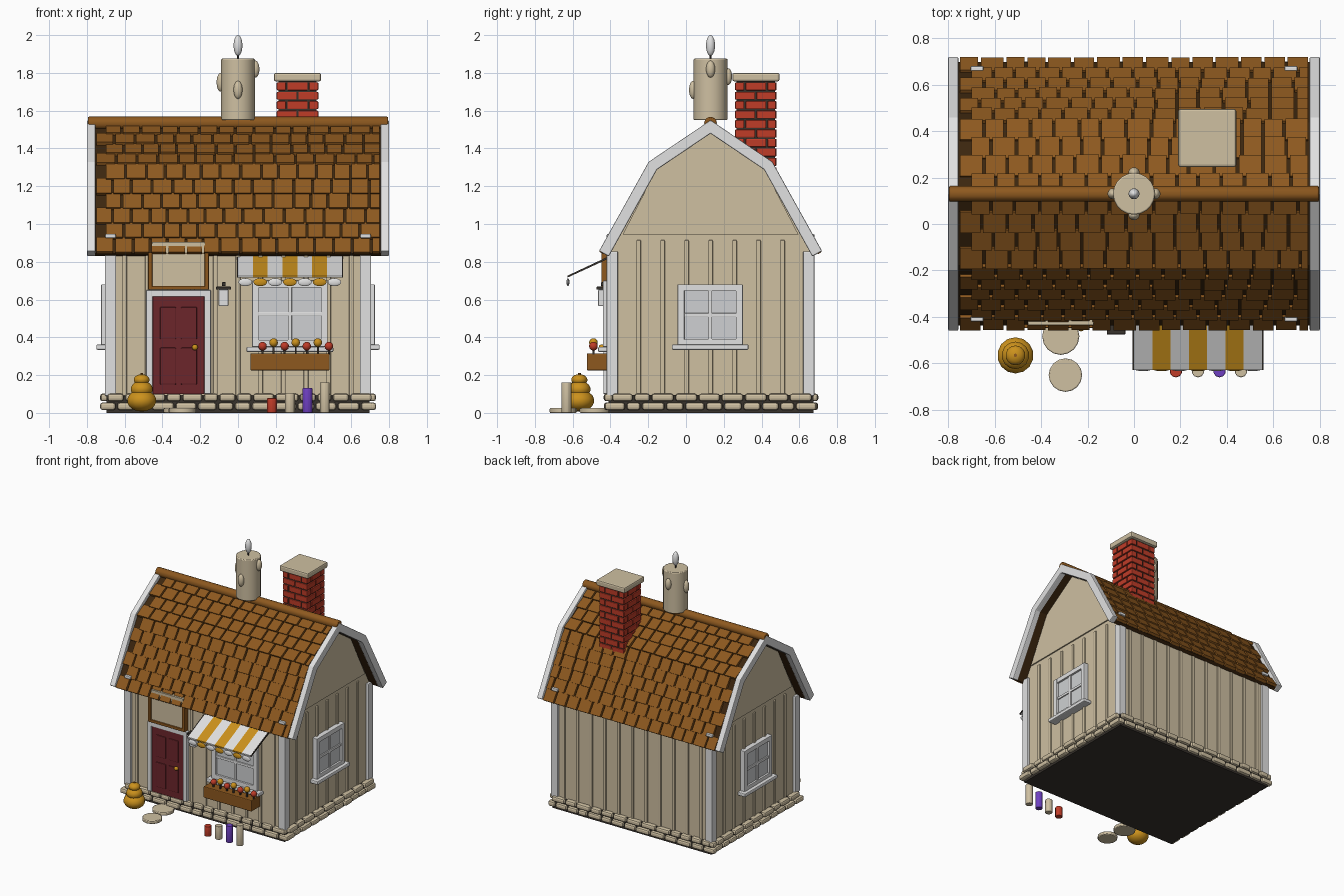
import bpy, bmesh, math, random
from mathutils import Matrix, Vector

if "Cube" in bpy.data.objects:
    bpy.data.objects.remove(bpy.data.objects["Cube"])

random.seed(4)

def material(name, r, g, b):
    m = bpy.data.materials.new(name)
    m.diffuse_color = [(c / 255) ** 2.2 for c in (r, g, b)] + [1]
    m.use_nodes = True
    m.node_tree.nodes["Principled BSDF"].inputs["Base Color"].default_value = m.diffuse_color
    return m

BEIGE = material("beige", 205, 190, 160)
WHITE = material("white", 224, 224, 224)
GLASS = material("pane grey", 205, 207, 209)
BROWN = material("shingle brown", 140, 89, 36)
DARK_BROWN = material("dark brown", 62, 42, 22)
BRICK = material("brick red", 190, 62, 44)
DOOR = material("door red", 108, 42, 47)
GOLD = material("gold", 202, 144, 34)
PURPLE = material("purple", 110, 66, 192)
DARK = material("dark grey", 58, 53, 48)

def finish(name, bm, mat, bevel=0, smooth=False):
    bmesh.ops.recalc_face_normals(bm, faces=bm.faces)
    me = bpy.data.meshes.new(name)
    bm.to_mesh(me)
    bm.free()
    ob = bpy.data.objects.new(name, me)
    bpy.context.collection.objects.link(ob)
    me.materials.append(mat)
    if bevel:
        mod = ob.modifiers.new("bevel", "BEVEL")
        mod.width, mod.segments = bevel, 2
    if smooth:
        bpy.context.view_layer.objects.active = ob
        ob.select_set(True)
        bpy.ops.object.shade_smooth_by_angle(angle=math.radians(40))
        ob.select_set(False)
    return ob

def boxes(name, spans, mat, bevel=0, mx=Matrix()):
    """One object from boxes given as (x0, x1, y0, y1, z0, z1)."""
    bm = bmesh.new()
    for x0, x1, y0, y1, z0, z1 in spans:
        m = Matrix.Translation(((x0 + x1) / 2, (y0 + y1) / 2, (z0 + z1) / 2))
        m = mx @ m @ Matrix.Diagonal((x1 - x0, y1 - y0, z1 - z0, 1))
        bmesh.ops.create_cube(bm, size=1, matrix=m)
    return finish(name, bm, mat, bevel)

def cylinder(name, x, y, z0, z1, r, mat, n=16, bevel=0):
    bm = bmesh.new()
    bmesh.ops.create_cone(bm, cap_ends=True, segments=n, radius1=r, radius2=r, depth=z1 - z0,
                          matrix=Matrix.Translation((x, y, (z0 + z1) / 2)))
    return finish(name, bm, mat, bevel, True)

def balls(name, items, mat):
    """Ellipsoids given as (x, y, z, rx, ry, rz)."""
    bm = bmesh.new()
    for x, y, z, rx, ry, rz in items:
        bmesh.ops.create_uvsphere(bm, u_segments=14, v_segments=9, radius=1,
                                  matrix=Matrix.Translation((x, y, z)) @ Matrix.Diagonal((rx, ry, rz, 1)))
    return finish(name, bm, mat, 0, True)

def prism(name, pts, x0, x1, mat, bevel=0):
    """Extrude a (y, z) outline along x."""
    bm = bmesh.new()
    f = bm.faces.new([bm.verts.new((x0, y, z)) for y, z in pts])
    g = bmesh.ops.extrude_face_region(bm, geom=[f])
    bmesh.ops.translate(bm, vec=(x1 - x0, 0, 0), verts=[v for v in g["geom"] if isinstance(v, bmesh.types.BMVert)])
    return finish(name, bm, mat, bevel)

CY = 0.13  # ridge line in y

def roof_line(d):
    """Gambrel roof outline, pushed inward by d."""
    half = [(-0.457 + 0.874 * d, 0.855 - 0.486 * d), (-0.195 + 0.758 * d, 1.326 - 0.695 * d)]
    return half + [(CY, 1.545 - 1.206 * d)] + [(2 * CY - y, z) for y, z in half[::-1]]

# Walls, gables, battens and corner posts
prism("walls", [(-0.405, 0.08), (-0.405, 0.84)] + roof_line(0.045)[1:4] + [(0.665, 0.84), (0.665, 0.08)],
      -0.685, 0.685, BEIGE)
for s, side in ((1, "right"), (-1, "left")):
    prism(side + "_gable", [(-0.335, 0.945)] + roof_line(0.052)[1:4] + [(0.595, 0.945)], s * 0.68, s * 0.695, BEIGE)
spans = []
for i in range(-3, 4):
    y = CY + i * 0.127
    for s in (-1, 1):
        x = s * 0.687
        spans.append((x - 0.009, x + 0.009, y - 0.012, y + 0.012, 0.09, 0.915))
for i in range(11):
    x = -0.6 + i * 0.12
    for y in (-0.407, 0.667):
        spans.append((x - 0.012, x + 0.012, y - 0.009, y + 0.009, 0.09, 0.85))
boxes("wall_battens", spans, BEIGE, 0.005)
boxes("corner_posts", [(min(s * 0.645, s * 0.705), max(s * 0.645, s * 0.705), y, y + 0.06, 0.09, 0.855)
                       for s in (-1, 1) for y in (-0.42, 0.62)], WHITE, 0.006)

# Foundation with two courses of rounded stones
boxes("foundation", [(-0.695, 0.695, -0.41, 0.675, 0, 0.095)], DARK)
spans = []
for row, (z0, z1) in enumerate(((0.015, 0.055), (0.062, 0.102))):
    for lo, hi, along_x in ((-0.7, 0.7, True), (-0.4, 0.67, False)):
        for far in (0, 1):
            a = lo - 0.03 + 0.04 * row
            while a < hi - 0.02:
                b = min(a + random.uniform(0.07, 0.12), hi + 0.02)
                c = random.uniform(-0.004, 0.004)
                if along_x:
                    y = (0.675 if far else -0.41) + c
                    spans.append((a, b, y - 0.022, y + 0.022, z0, z1))
                else:
                    x = (0.705 if far else -0.705) + c
                    spans.append((x - 0.022, x + 0.022, a, b, z0, z1))
                a = b + 0.01
boxes("foundation_stones", spans, BEIGE, 0.013)

# Roof slab, barge boards and ridge cap
prism("roof_slab", roof_line(0.024) + roof_line(0.05)[::-1], -0.757, 0.757, DARK_BROWN)
for s, side in ((1, "right"), (-1, "left")):
    prism(side + "_barge_board", roof_line(-0.004) + roof_line(0.055)[::-1], s * 0.755, s * 0.8, WHITE, 0.006)
bm = bmesh.new()
bmesh.ops.create_cone(bm, cap_ends=True, segments=12, radius1=0.034, radius2=0.034, depth=1.59,
                      matrix=Matrix.Translation((0, CY, 1.534)) @ Matrix.Rotation(math.pi / 2, 4, "Y"))
finish("ridge_cap", bm, BROWN, 0.006, True)

# Shingles: overlapping tilted tiles on each slope, every other row shifted
bm = bmesh.new()
line = [Vector((0, y, z)) for y, z in roof_line(0.016)]
for half in (line[:3], line[:1:-1]):
    row = 0
    for a, b, count in ((half[0], half[1], 6), (half[1], half[2], 4)):
        up = (b - a).normalized()
        out = up.cross(Vector((1, 0, 0)))
        if out.z < 0:
            out.negate()
        step = (b - a).length / count
        rot = Matrix((Vector((1, 0, 0)), up, out)).transposed().to_4x4()
        for r in range(count):
            x = -0.755 + (0.05 if row % 2 else 0)
            while x < 0.72:
                w = min(random.choice((0.09, 0.1, 0.11)), 0.755 - x)
                pos = a + up * (r + 0.5) * step + out * random.uniform(-0.002, 0.002)
                pos.x = x + w / 2
                m = Matrix.Translation(pos) @ rot @ Matrix.Rotation(-0.1, 4, "X")
                bmesh.ops.create_cube(bm, size=1, matrix=m @ Matrix.Diagonal((w - 0.012, step * 1.08, 0.02, 1)))
                x += w
            row += 1
finish("roof_shingles", bm, BROWN)
boxes("roof_clips", [(s * 0.675 - 0.028, s * 0.675 + 0.028, y - 0.012, y + 0.012, 0.925, 0.948)
                     for s in (-1, 1) for y in (-0.408, 0.668)], WHITE, 0.006)

# Chimney: mortar core, staggered bricks, cap
boxes("chimney_mortar", [(0.215, 0.415, 0.268, 0.472, 1.2, 1.76)], DARK)
spans = []
for r in range(11):
    z0, z1 = 1.208 + r * 0.05, 1.25 + r * 0.05
    cuts = (0, 0.11, 0.22) if r % 2 else (0, 0.052, 0.168, 0.22)
    for a, b in zip(cuts, cuts[1:]):
        for e in (0, 0.195):
            spans.append((0.205 + a + 0.004, 0.205 + b - 0.004, 0.26 + e, 0.285 + e, z0, z1))
            spans.append((0.205 + e, 0.23 + e, 0.26 + a + 0.004, 0.26 + b - 0.004, z0, z1))
boxes("chimney_bricks", spans, BRICK, 0.004)
boxes("chimney_cap", [(0.19, 0.44, 0.245, 0.495, 1.755, 1.8)], BEIGE, 0.01)

# Big candle on the ridge
cylinder("roof_candle", 0, CY, 1.55, 1.875, 0.09, BEIGE, 20, 0.006)
balls("wax_drips", [(0.092, CY, 1.82, 0.022, 0.024, 0.045), (-0.092, CY, 1.75, 0.022, 0.024, 0.05),
                    (0, CY - 0.092, 1.71, 0.024, 0.022, 0.048), (0, CY + 0.092, 1.78, 0.024, 0.022, 0.045)], BEIGE)
balls("candle_flame", [(0, CY, 1.945, 0.024, 0.024, 0.055)], WHITE)
cylinder("candle_wick", 0, CY, 1.87, 1.9, 0.006, DARK, 6)

# Windows, built facing -y and turned into place
def window(name, x, y, turn, w, z0, z1, sill, sz):
    mx = Matrix.Translation((x, y, 0)) @ Matrix.Rotation(turn, 4, "Z")
    h, t, mid = w / 2, 0.036, (z0 + z1) / 2
    boxes(name + "_panes", [(-h + 0.01, h - 0.01, -0.018, 0.01, z0 + 0.01, z1 - 0.01)], GLASS, 0, mx)
    boxes(name + "_frame", [(-h, -h + t, -0.034, 0.01, z0, z1), (h - t, h, -0.034, 0.01, z0, z1),
                            (-h, h, -0.033, 0.01, z0, z0 + t), (-h, h, -0.033, 0.01, z1 - t, z1),
                            (-0.01, 0.01, -0.028, 0, z0, z1), (-h, h, -0.027, 0, mid - 0.01, mid + 0.01)],
          WHITE, 0.003, mx)
    boxes(name + "_sill", [(-sill, sill, -0.06, 0.01, sz, sz + 0.028)], WHITE, 0.007, mx)

window("front_window", 0.275, -0.405, 0, 0.4, 0.35, 0.7, 0.23, 0.322)
window("right_window", 0.69, 0.128, math.pi / 2, 0.345, 0.355, 0.68, 0.203, 0.334)
window("left_window", -0.69, 0.128, -math.pi / 2, 0.345, 0.355, 0.68, 0.203, 0.334)

# Flower box
boxes("flower_box", [(0.065, 0.485, -0.525, -0.41, 0.225, 0.315)], BROWN, 0.006)
fx = [0.13 + i * 0.0585 for i in range(7)]
balls("red_flowers", [(x, -0.49, 0.353, 0.023, 0.023, 0.023) for x in fx[::2]], BRICK)
balls("gold_flowers", [(x, -0.49, 0.372, 0.023, 0.023, 0.023) for x in fx[1::2]], GOLD)
boxes("flower_stems", [(x - 0.005, x + 0.005, -0.495, -0.485, 0.31, 0.36) for x in fx], DARK)

# Striped awning with scallops and side rods
W = 0.55 / 7
for k, (label, mat) in enumerate((("white", WHITE), ("gold", GOLD))):
    for i in range(k, 7, 2):
        prism(f"awning_{label}_stripe_{i}", [(-0.40, 0.833), (-0.628, 0.726), (-0.628, 0.716), (-0.40, 0.821)],
              i * W, (i + 1) * W, mat)
    balls(f"awning_{label}_scallops", [((i + 0.5) * W, -0.625, 0.692, 0.037, 0.008, 0.021)
                                       for i in range(k, 7, 2)], mat)
for x in (-0.002, 0.552):
    prism("awning_side_rod", [(-0.40, 0.833), (-0.628, 0.726), (-0.628, 0.716), (-0.40, 0.821)],
          x - 0.004, x + 0.004, DARK)

# Door with frame, panels and knob
boxes("door", [(-0.452, -0.178, -0.43, -0.4, 0.1, 0.617)], DOOR, 0.003)
boxes("door_panels", [(x, x + 0.085, -0.437, -0.42, z0, z1) for x in (-0.413, -0.302)
                      for z0, z1 in ((0.15, 0.345), (0.39, 0.56))], DOOR, 0.005)
boxes("door_frame", [(-0.487, -0.452, -0.438, -0.4, 0.1, 0.65), (-0.178, -0.143, -0.438, -0.4, 0.1, 0.65),
                     (-0.487, -0.143, -0.437, -0.4, 0.615, 0.65)], WHITE, 0.005)
balls("door_knob", [(-0.228, -0.446, 0.347, 0.016, 0.016, 0.016)], GOLD)

# Panel above the door with brown edging
boxes("door_hood_panel", [(-0.455, -0.175, -0.435, -0.39, 0.66, 0.905)], BEIGE)
boxes("door_hood_edging", [(-0.476, -0.453, -0.448, -0.39, 0.652, 0.85), (-0.177, -0.154, -0.448, -0.39, 0.652, 0.85),
                           (-0.476, -0.154, -0.447, -0.39, 0.652, 0.672)], BROWN, 0.004)

# Wall lantern
boxes("lantern_bracket", [(-0.085, -0.065, -0.45, -0.4, 0.672, 0.692), (-0.117, -0.037, -0.475, -0.41, 0.652, 0.668)], DARK, 0.003)
boxes("lantern_body", [(-0.103, -0.051, -0.465, -0.415, 0.565, 0.653)], WHITE, 0.005)

# Row of small candles
for i, (x, h, mat) in enumerate(((0.18, 0.078, BRICK), (0.275, 0.105, BEIGE), (0.368, 0.132, PURPLE), (0.46, 0.162, BEIGE))):
    cylinder(f"ground_candle_{i + 1}", x, -0.633, 0, h, 0.027, mat, 10, 0.003)

# Stacked gourds and stepping stones
balls("gourd_stack", [(-0.51, -0.565, 0.065, 0.079, 0.079, 0.058), (-0.51, -0.565, 0.125, 0.06, 0.06, 0.045),
                      (-0.51, -0.565, 0.175, 0.043, 0.043, 0.03)], GOLD)
cylinder("gourd_stem", -0.51, -0.565, 0.195, 0.21, 0.008, BROWN, 6)
cylinder("near_stepping_stone", -0.295, -0.65, 0, 0.025, 0.072, BEIGE, 16, 0.005)
cylinder("far_stepping_stone", -0.315, -0.483, 0, 0.025, 0.08, BEIGE, 16, 0.005)
